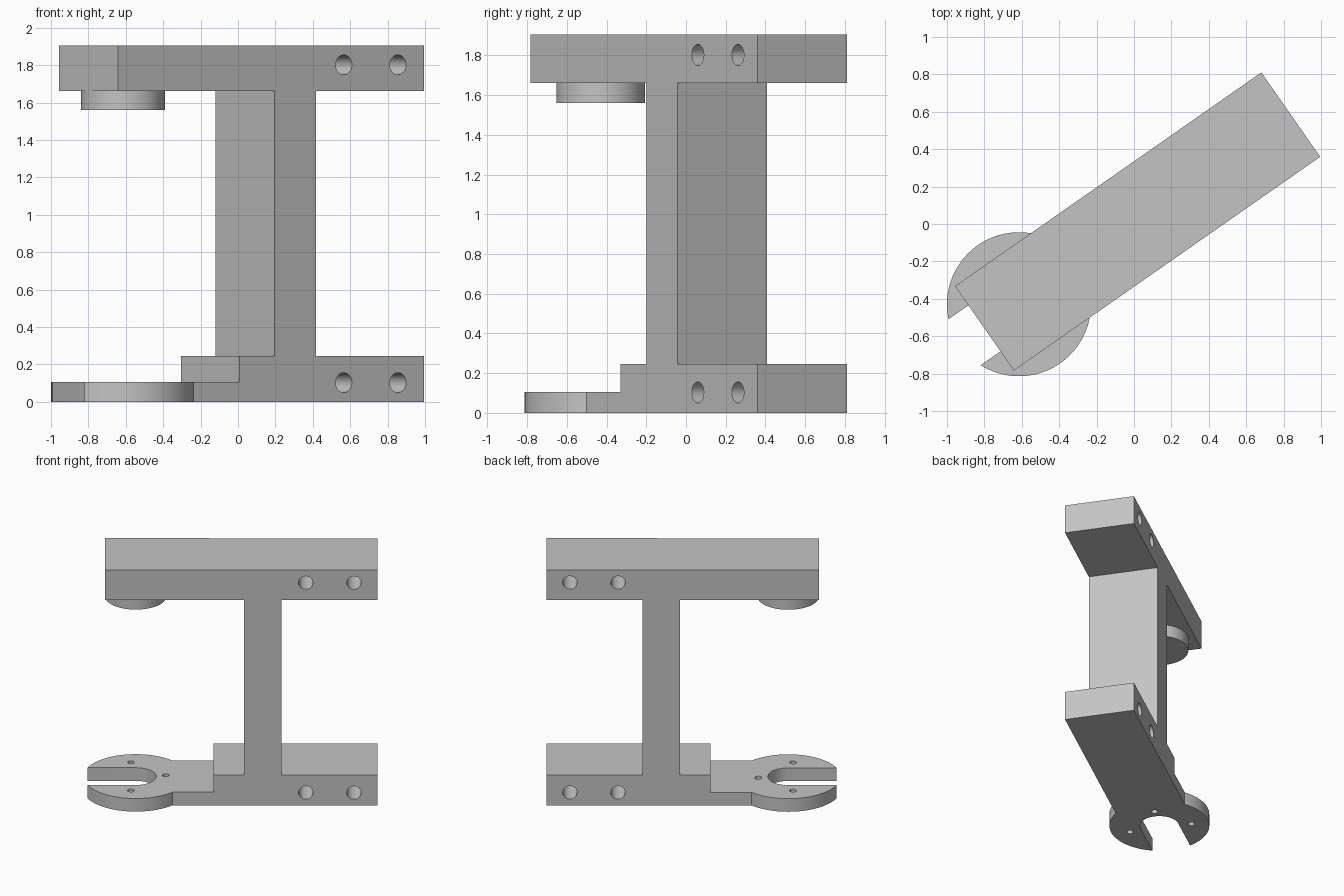
import bpy, bmesh
from math import radians, degrees, asin, cos, sin
from mathutils import Matrix, Vector

cube = bpy.data.objects.get("Cube")
if cube:
    bpy.data.objects.remove(cube, do_unlink=True)

TURN = Matrix.Rotation(radians(34.9), 4, 'Z')   # the bracket stands turned about z
HALF = 0.275                                    # half width of the beams
PIVOT, RIM, SLOT = -0.75, 0.385, 0.15           # fork centre, outer and slot radius

grey = bpy.data.materials.new("plain_grey")
grey.use_nodes = True
grey.diffuse_color = (0.55, 0.55, 0.55, 1)
grey.node_tree.nodes["Principled BSDF"].inputs["Base Color"].default_value = grey.diffuse_color


def prism(name, outline, push):
    """Extrude a closed outline of 3D points along a vector."""
    bm = bmesh.new()
    face = bm.faces.new([bm.verts.new(p) for p in outline])
    ext = bmesh.ops.extrude_face_region(bm, geom=[face])
    moved = [g for g in ext["geom"] if isinstance(g, bmesh.types.BMVert)]
    bmesh.ops.translate(bm, verts=moved, vec=Vector(push))
    bmesh.ops.recalc_face_normals(bm, faces=bm.faces)
    mesh = bpy.data.meshes.new(name)
    bm.to_mesh(mesh)
    bm.free()
    mesh.materials.append(grey)
    obj = bpy.data.objects.new(name, mesh)
    bpy.context.collection.objects.link(obj)
    obj.matrix_world = TURN
    return obj


def arc(radius, start, end, steps):
    """Points of an arc about the fork centre, angles in degrees."""
    angles = [radians(start + (end - start) * i / steps) for i in range(steps + 1)]
    return [(PIVOT + radius * cos(a), radius * sin(a)) for a in angles]


def circle(cx, cy, radius, steps=32):
    angles = [radians(360 * i / steps) for i in range(steps)]
    return [(cx + radius * cos(a), cy + radius * sin(a)) for a in angles]


def cut(target, cutters):
    """Subtract the cutters, then remove them."""
    bpy.context.view_layer.objects.active = target
    for c in cutters:
        c.hide_render = True
        mod = target.modifiers.new("hole", 'BOOLEAN')
        mod.operation = 'DIFFERENCE'
        mod.solver = 'EXACT'
        mod.object = c
        bpy.ops.object.modifier_apply(modifier=mod.name)
        bpy.data.objects.remove(c, do_unlink=True)


# Frame: lower beam, column and upper beam as one profile
profile = [(-0.181, 0), (1.022, 0), (1.022, 0.245), (0.318, 0.245),
           (0.318, 1.662), (1.022, 1.662), (1.022, 1.905), (-0.975, 1.905),
           (-0.975, 1.662), (0.045, 1.662), (0.045, 0.245), (-0.181, 0.245)]
frame = prism("frame", [(u, -HALF, z) for u, z in profile], (0, 2 * HALF, 0))

# Cross holes through both beams
cut(frame, [prism("cross_hole", [(u, -0.5, w) for u, w in circle(x, z, 0.053)], (0, 1, 0))
            for x in (0.498, 0.851) for z in (0.103, 1.802)])

# Fork plate: neck, round rim and open slot
neck, mouth = degrees(asin(HALF / RIM)), 180 - degrees(asin(SLOT / RIM))
outline = [(-0.181, -HALF), (-0.181, HALF)]
outline += arc(RIM, neck, mouth, 22)
outline += arc(SLOT, 90, -90, 24)
outline += arc(RIM, 360 - mouth, 360 - neck, 22)
fork = prism("fork_plate", [(u, v, 0) for u, v in outline], (0, 0, 0.106))

# Screw holes around the slot
cut(fork, [prism("screw_hole", [(u, v, -0.1) for u, v in circle(x, y, 0.025, 20)], (0, 0, 0.4))
           for x, y in ((-0.53, 0.02), (-0.785, 0.245), (-0.785, -0.245))])

# Round boss under the upper beam
boss = prism("round_boss", [(u, v, 1.56) for u, v in circle(PIVOT, 0, 0.224, 48)], (0, 0, 0.102))

# Smooth the round walls and keep the edges sharp
bpy.ops.object.select_all(action='DESELECT')
for part in (frame, fork, boss):
    part.select_set(True)
bpy.context.view_layer.objects.active = frame
bpy.ops.object.shade_smooth_by_angle(angle=radians(30))
